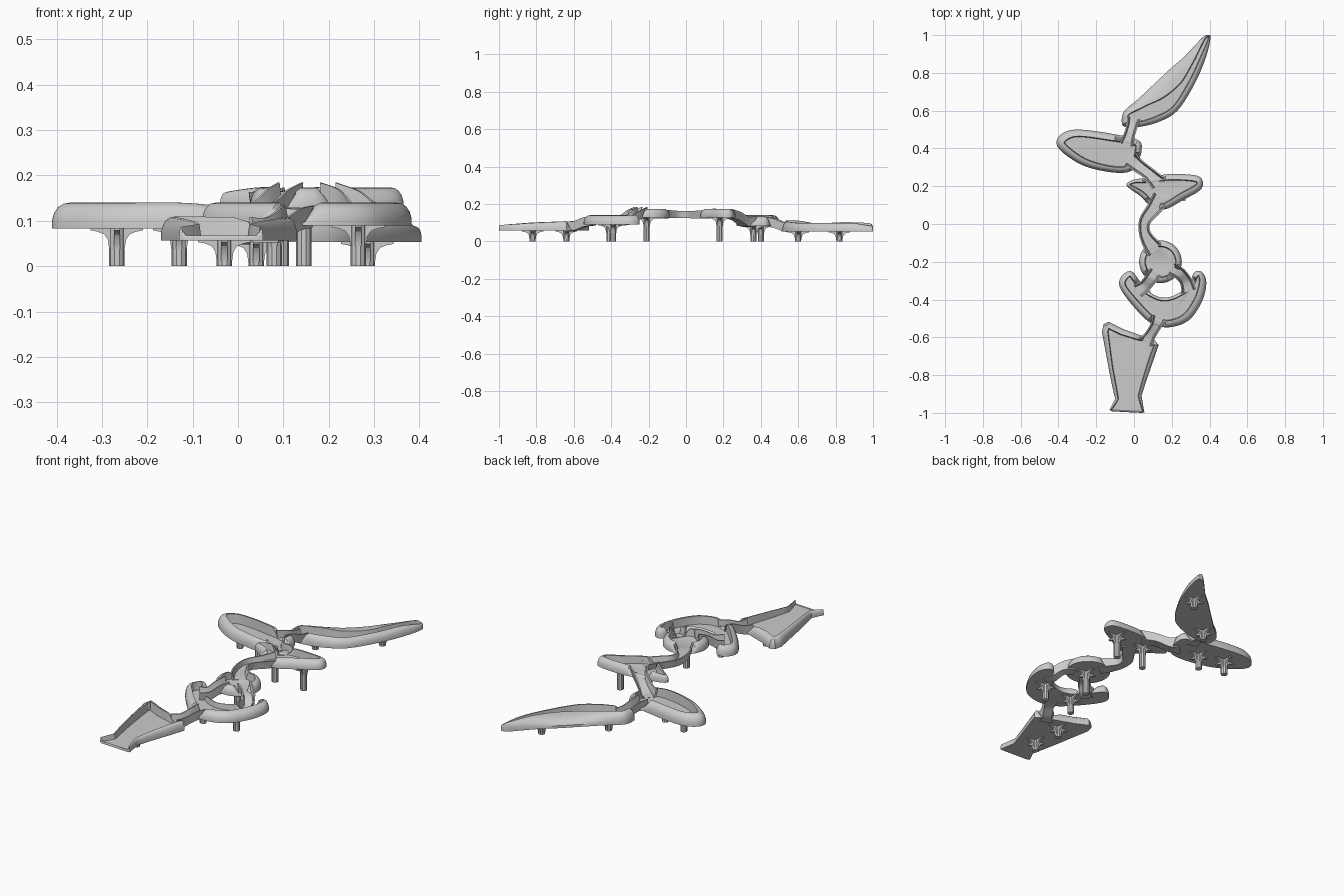
import bpy, bmesh, math
from mathutils import Vector

FLOOR = 0.008   # floor thickness of every basin


def finish(name, bm, angle=35):
    bmesh.ops.recalc_face_normals(bm, faces=bm.faces)
    me = bpy.data.meshes.new(name)
    bm.to_mesh(me)
    bm.free()
    ob = bpy.data.objects.new(name, me)
    bpy.context.collection.objects.link(ob)
    bpy.ops.object.select_all(action='DESELECT')
    ob.select_set(True)
    bpy.context.view_layer.objects.active = ob
    bpy.ops.object.shade_smooth_by_angle(angle=math.radians(angle))
    return ob


def spline(pts, steps, closed, smooth=True):
    """Catmull-Rom (or straight) resampling of points with any number of channels."""
    n, out = len(pts), []
    get = (lambda i: pts[i % n]) if closed else (lambda i: pts[max(0, min(n - 1, i))])
    for i in range(n if closed else n - 1):
        a, b, c, d = get(i - 1), get(i), get(i + 1), get(i + 2)
        for s in range(steps):
            t = s / steps
            if smooth:
                out.append([0.5 * (2 * q + (r - p) * t + (2 * p - 5 * q + 4 * r - u) * t * t
                                   + (3 * q - p - 3 * r + u) * t ** 3)
                            for p, q, r, u in zip(a, b, c, d)])
            else:
                out.append([q + (r - q) * t for q, r in zip(b, c)])
    if not closed:
        out.append(list(pts[-1]))
    return out


def basin(name, pts, z, gaps, smooth=True, steps=5):
    """Tray with a rounded outer rim. pts are (x, y, rim inset, rim height), counter-clockwise."""
    p = spline(pts, steps, True, smooth)
    n = len(p)
    profile = [(0, 0), (0, .3), (.12, .6), (.35, .83), (.65, .96), (1, 1)]
    rings = [[] for _ in range(len(profile) + 1)]
    bm = bmesh.new()
    for i in range(n):
        x, y, inset, h = p[i]
        t = Vector((p[(i + 1) % n][0] - p[i - 1][0], p[(i + 1) % n][1] - p[i - 1][1])).normalized()
        nx, ny = -t.y, t.x
        for gx, gy, gr in gaps:                      # rim drops where a chute enters
            k = (math.hypot(x - gx, y - gy) - gr) / 0.015
            h = FLOOR + .002 + (h - FLOOR - .002) * max(0, min(1, k))
        for j, (o, u) in enumerate(profile):
            rings[j].append(bm.verts.new((x + nx * inset * o, y + ny * inset * o, z + h * u)))
        o = inset + .004
        rings[-1].append(bm.verts.new((x + nx * o, y + ny * o, z + FLOOR)))
    for a, b in zip(rings, rings[1:]):
        for i in range(n):
            bm.faces.new((a[i], a[(i + 1) % n], b[(i + 1) % n], b[i]))
    bm.faces.new(rings[0][::-1])
    bm.faces.new(rings[-1])
    return finish(name, bm)


def chute(name, pts):
    """U-shaped channel. pts are (x, y, floor z, half width, wall height)."""
    p = spline(pts, 6, False)
    bm, prev, w = bmesh.new(), None, .007
    for i, (x, y, z, r, h) in enumerate(p):
        a, b = p[max(0, i - 1)], p[min(len(p) - 1, i + 1)]
        t = Vector((b[0] - a[0], b[1] - a[1])).normalized()
        sec = [(-r * .8, -.014), (-r, h), (-r + w, h), (-r * .8 + w, 0),
               (r * .8 - w, 0), (r - w, h), (r, h), (r * .8, -.014)]
        ring = [bm.verts.new((x - t.y * s, y + t.x * s, z + v)) for s, v in sec]
        if prev:
            for k in range(8):
                bm.faces.new((prev[k], prev[(k + 1) % 8], ring[(k + 1) % 8], ring[k]))
        else:
            bm.faces.new(ring)
        prev = ring
    bm.faces.new(prev[::-1])
    return finish(name, bm)


def column(name, x, y, top, turn=0):
    """Post with four arched brackets under the floor."""
    bm = bmesh.new()
    r = .017
    ring = [(x + r * math.cos(a), y + r * math.sin(a)) for a in [math.tau * i / 10 for i in range(10)]]
    lo = [bm.verts.new((u, v, 0)) for u, v in ring]
    hi = [bm.verts.new((u, v, top + .003)) for u, v in ring]
    for i in range(10):
        bm.faces.new((lo[i], lo[(i + 1) % 10], hi[(i + 1) % 10], hi[i]))
    bm.faces.new(lo[::-1])
    bm.faces.new(hi)
    side = [(.0, top + .003), (.0, top - .045), (r, top - .045), (.020, top - .025),
            (.028, top - .013), (.042, top - .007), (.058, top - .004), (.058, top + .003)]
    for q in range(4):
        a = turn + q * math.pi / 2
        c, s = math.cos(a), math.sin(a)
        f = [[bm.verts.new((x + d * c - e * s, y + d * s + e * c, z)) for d, z in side]
             for e in (-.007, .007)]
        bm.faces.new(f[0])
        bm.faces.new(f[1][::-1])
        for i in range(8):
            j = (i + 1) % 8
            bm.faces.new((f[0][i], f[1][i], f[1][j], f[0][j]))
    return finish(name, bm, 30)


# Back leaf-shaped tray
basin("back_leaf_basin", [
    (.405, .985, .008, .03), (.39, 1.0, .008, .035), (.36, .985, .015, .045), (.27, .89, .055, .05),
    (.19, .82, .09, .045), (.10, .735, .085, .045), (.02, .66, .05, .055), (-.05, .60, .03, .06),
    (-.065, .55, .03, .06), (-.05, .515, .025, .06), (.03, .515, .025, .055), (.13, .54, .03, .05),
    (.23, .60, .03, .045), (.32, .74, .03, .045), (.38, .88, .025, .045)],
    .053, [(-.015, .51, .035)])

# Left oval tray
basin("left_oval_basin", [
    (-.41, .44, .04, .057), (-.385, .385, .04, .057), (-.27, .31, .035, .057), (-.13, .275, .03, .057),
    (-.03, .275, .03, .05), (.015, .315, .03, .05), (.04, .39, .03, .05), (.02, .445, .03, .05),
    (-.13, .48, .035, .057), (-.29, .50, .035, .057), (-.37, .485, .04, .057)],
    .083, [(-.03, .455, .035), (.015, .32, .038)])

# Upper tray
basin("upper_basin", [
    (.365, .215, .03, .046), (.335, .255, .03, .046), (.19, .265, .03, .046), (.08, .245, .025, .046),
    (.0, .235, .015, .04), (-.04, .205, .015, .035), (.03, .15, .025, .046), (.09, .095, .025, .046),
    (.165, .078, .03, .046), (.265, .13, .035, .046), (.345, .175, .035, .046)],
    .128, [(.10, .25, .04), (.10, .09, .04)])

# Round tray
basin("round_basin", [(.14 + .113 * math.cos(a), -.20 + .113 * math.sin(a), .03, .046)
                      for a in [math.tau * i / 12 for i in range(12)]],
      .128, [(.085, -.105, .045), (.08, -.30, .035), (.23, -.27, .035)], steps=4)

# Crescent tray
basin("crescent_basin", [
    (-.075, -.335, .03, .05), (0, -.44, .035, .05), (.09, -.525, .035, .05), (.185, -.547, .035, .05),
    (.29, -.51, .04, .05), (.36, -.41, .04, .05), (.383, -.31, .035, .05), (.36, -.255, .025, .05),
    (.32, -.255, .025, .05), (.29, -.32, .02, .045), (.23, -.37, .015, .04), (.155, -.39, .015, .035),
    (.08, -.36, .015, .04), (.03, -.30, .025, .045), (-.015, -.25, .025, .05), (-.065, -.275, .03, .05)],
    .09, [(.12, -.535, .035), (.05, -.325, .035), (.285, -.325, .035)])

# Front tray with an open flared lip
basin("front_slide_basin", [
    (-.17, -.57, .03, .052), (-.155, -.65, .025, .05), (-.135, -.76, .02, .047), (-.115, -.86, .018, .042),
    (-.10, -.925, .015, .036), (-.13, -.985, .006, .03), (-.115, -.992, .004, .011), (.04, -1.0, .004, .011),
    (.055, -.998, .006, .03), (.04, -.91, .015, .036), (.065, -.83, .018, .042), (.10, -.73, .022, .047),
    (.13, -.64, .02, .05), (.10, -.605, .02, .05), (.03, -.588, .025, .05), (-.06, -.555, .03, .052),
    (-.135, -.518, .03, .052), (-.16, -.53, .03, .052)],
    .057, [(.075, -.60, .035)], smooth=False, steps=3)

# Chutes joining the trays
chute("back_chute", [(0, .56, .062, .035, .04), (-.01, .52, .07, .03, .035),
                     (-.025, .47, .088, .03, .035), (-.04, .42, .092, .038, .04)])
chute("left_chute", [(-.02, .345, .092, .045, .045), (.02, .31, .096, .037, .035),
                     (.08, .265, .128, .035, .03), (.13, .215, .138, .045, .035)])
chute("curved_chute", [(.145, .14, .137, .05, .03), (.105, .08, .137, .04, .027), (.06, .02, .138, .032, .025),
                       (.055, -.04, .138, .03, .025), (.08, -.095, .138, .04, .028), (.115, -.14, .137, .05, .032)])
chute("crescent_left_chute", [(.115, -.255, .138, .036, .046), (.085, -.295, .132, .033, .035),
                              (.055, -.33, .105, .033, .035), (.02, -.355, .099, .04, .04)])
chute("crescent_right_chute", [(.20, -.235, .138, .036, .046), (.245, -.265, .132, .033, .035),
                               (.275, -.305, .105, .033, .035), (.29, -.355, .099, .04, .04)])
chute("front_chute", [(.135, -.495, .099, .04, .035), (.115, -.54, .092, .03, .035),
                      (.085, -.59, .072, .03, .035), (.06, -.63, .066, .042, .042)])

# Support columns: x, y, underside height
for i, (x, y, top) in enumerate([
        (.285, .82, .053), (.04, .60, .053), (-.267, .40, .083), (-.13, .36, .083),
        (.095, .18, .128), (.265, .18, .128), (.145, -.21, .128), (.08, -.41, .09),
        (.265, -.39, .09), (-.03, -.64, .057), (-.03, -.82, .057)]):
    column(f"support_column_{i + 1}", x, y, top)
